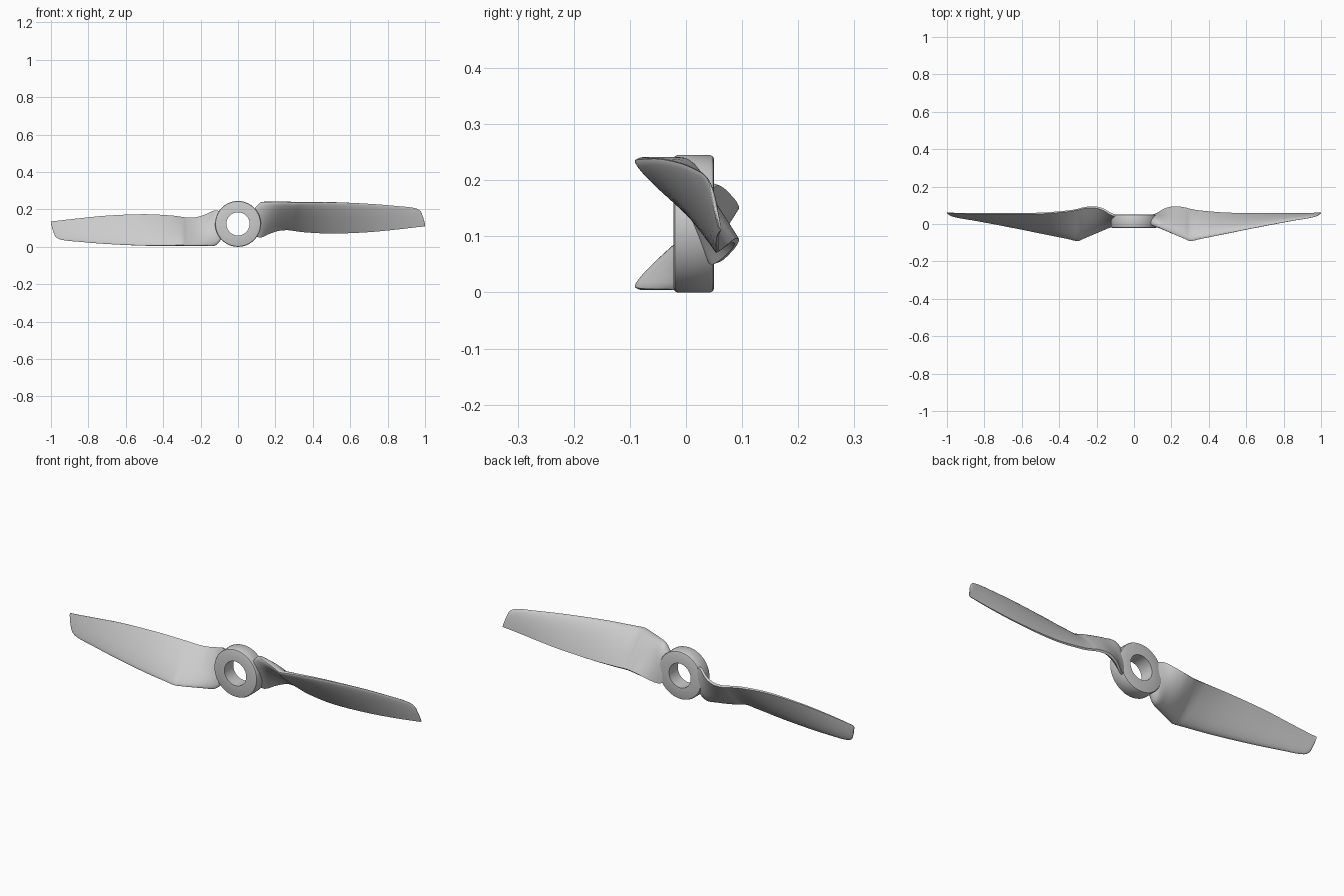
import bpy, bmesh, math

if "Cube" in bpy.data.objects:
    bpy.data.objects.remove(bpy.data.objects["Cube"])

CZ = 0.1225  # height of the hub axis


def finish(name, bm, angle):
    bmesh.ops.recalc_face_normals(bm, faces=bm.faces)
    me = bpy.data.meshes.new(name)
    bm.to_mesh(me)
    bm.free()
    ob = bpy.data.objects.new(name, me)
    bpy.context.collection.objects.link(ob)
    bpy.ops.object.select_all(action='DESELECT')
    ob.select_set(True)
    bpy.context.view_layer.objects.active = ob
    bpy.ops.object.shade_smooth_by_angle(angle=math.radians(angle))
    return ob


def skin(bm, loops, wrap=False):
    n = len(loops[0])
    pairs = list(zip(loops, loops[1:])) + ([(loops[-1], loops[0])] if wrap else [])
    for a, b in pairs:
        for i in range(n):
            j = (i + 1) % n
            bm.faces.new((a[i], a[j], b[j], b[i]))


# Hub: ring with rounded outer edges, revolved about the y axis
profile = [(0.062, -0.022), (0.115, -0.022), (0.120, -0.020), (0.1225, -0.015),
           (0.1225, 0.043), (0.120, 0.048), (0.115, 0.050), (0.062, 0.050)]
bm = bmesh.new()
rings = []
for k in range(72):
    a = math.tau * k / 72
    rings.append([bm.verts.new((r * math.cos(a), y, CZ + r * math.sin(a))) for r, y in profile])
skin(bm, rings, wrap=True)
finish("hub", bm, 40)

# Blade stations: x, leading edge y z, trailing edge y z, thickness
STATIONS = [
    (0.08, 0.002, 0.195, 0.036, 0.065, 0.030),
    (0.12, -0.012, 0.236, 0.050, 0.051, 0.044),
    (0.17, -0.035, 0.239, 0.078, 0.072, 0.042),
    (0.22, -0.057, 0.239, 0.089, 0.088, 0.038),
    (0.27, -0.079, 0.238, 0.084, 0.091, 0.035),
    (0.30, -0.091, 0.236, 0.077, 0.087, 0.033),
    (0.35, -0.081, 0.237, 0.068, 0.080, 0.031),
    (0.50, -0.050, 0.238, 0.056, 0.072, 0.027),
    (0.70, -0.010, 0.230, 0.055, 0.079, 0.020),
    (0.85, 0.018, 0.218, 0.055, 0.093, 0.015),
    (0.94, 0.033, 0.208, 0.057, 0.103, 0.011),
    (0.975, 0.042, 0.191, 0.059, 0.107, 0.008),
    (0.99, 0.050, 0.157, 0.060, 0.108, 0.006),
    (1.00, 0.059, 0.122, 0.062, 0.110, 0.003),
]


def slope(i, k):
    a, b = STATIONS[max(i - 1, 0)], STATIONS[min(i + 1, len(STATIONS) - 1)]
    return (b[k] - a[k]) / (b[0] - a[0])


def resample(steps=5):
    out = []
    for i in range(len(STATIONS) - 1):
        p, q = STATIONS[i], STATIONS[i + 1]
        h = q[0] - p[0]
        for s in range(steps):
            t = s / steps
            row = [p[0] + h * t]
            for k in range(1, 6):
                row.append((2*t**3 - 3*t**2 + 1) * p[k] + (t**3 - 2*t**2 + t) * h * slope(i, k)
                           + (3*t**2 - 2*t**3) * q[k] + (t**3 - t**2) * h * slope(i + 1, k))
            out.append(row)
    return out + [list(STATIONS[-1])]


def airfoil(u):
    return 1.4845*math.sqrt(u) - 0.63*u - 1.758*u*u + 1.4215*u**3 - 0.5075*u**4 + 0.14*u


N = 14
US = [(1 - math.cos(math.pi * i / N)) / 2 for i in range(N + 1)]
SECTION = [(u, 1.4 * airfoil(u)) for u in US] + [(u, -0.6 * airfoil(u)) for u in US[:0:-1]]


def blade(name, side):
    bm = bmesh.new()
    loops = []
    for x, ly, lz, ty, tz, th in resample():
        dy, dz = ty - ly, tz - lz
        length = math.hypot(dy, dz)
        ny, nz = -dz / length, dy / length
        loop = []
        for u, f in SECTION:
            y = ly + dy * u + ny * f * th
            z = lz + dz * u + nz * f * th
            z = min(z, 0.241)
            loop.append(bm.verts.new((side * x, y, CZ + side * (z - CZ))))
        loops.append(loop)
    skin(bm, loops)
    bm.faces.new(loops[0])
    bm.faces.new(loops[-1])
    return finish(name, bm, 45)


# Two blades, the second turned half a circle about the hub axis
blade("blade_right", 1)
blade("blade_left", -1)
